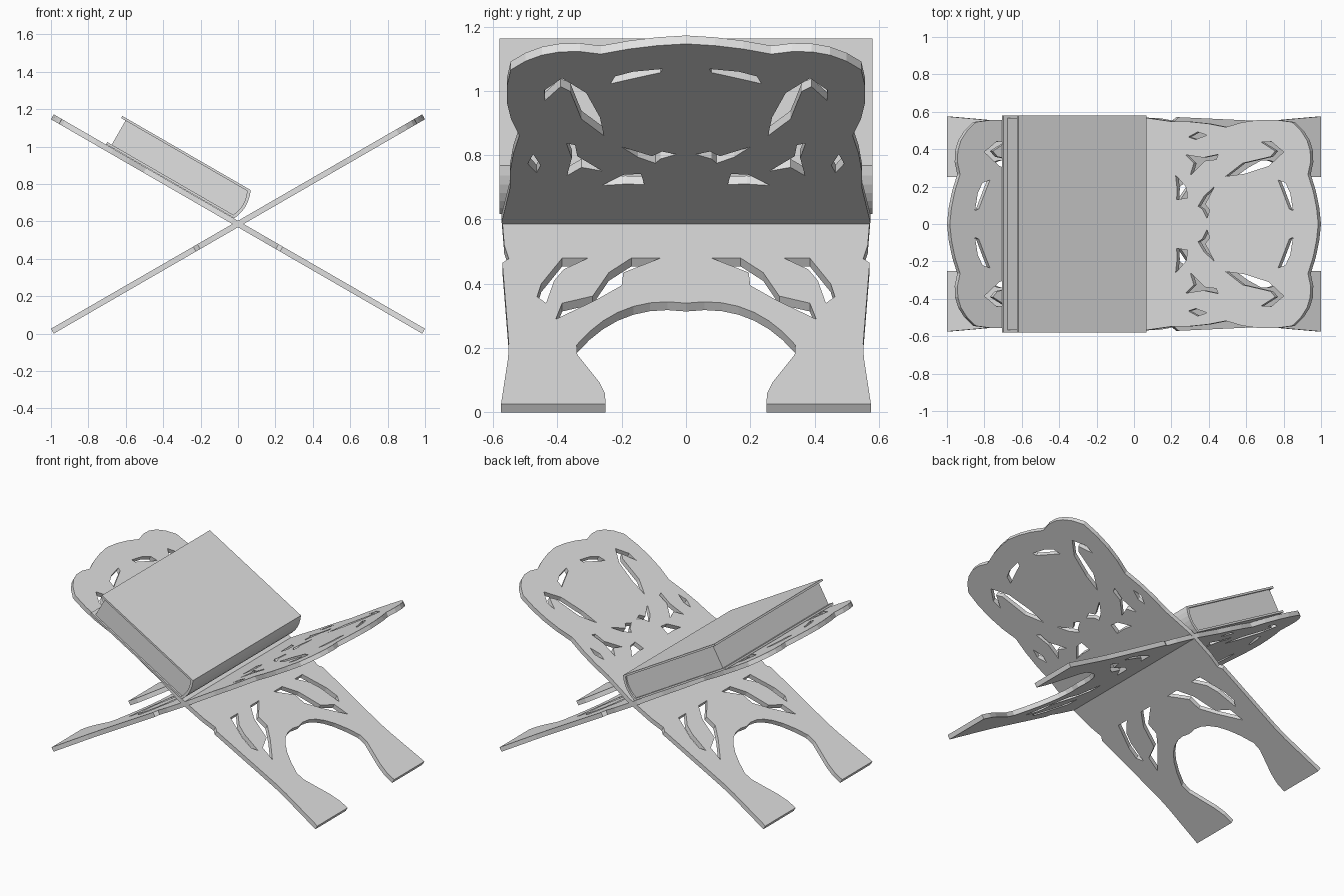
import bpy, bmesh, math
from mathutils import Matrix

if "Cube" in bpy.data.objects:
    bpy.data.objects.remove(bpy.data.objects["Cube"])

ANGLE = math.radians(30)
C, S = math.cos(ANGLE), math.sin(ANGLE)
CENTRE_Z = 0.586
THICK = 0.03

grey = bpy.data.materials.new("light_grey")
grey.diffuse_color = (0.75, 0.75, 0.75, 1)
grey.use_nodes = True
grey.node_tree.nodes["Principled BSDF"].inputs["Base Color"].default_value = grey.diffuse_color


def extruded(name, loops, depth, matrix):
    """Fill closed 2D loops (outline plus holes) and extrude them into a solid."""
    curve = bpy.data.curves.new(name + "_profile", 'CURVE')
    curve.dimensions = '2D'
    curve.fill_mode = 'BOTH'
    curve.extrude = depth / 2
    for pts in loops:
        sp = curve.splines.new('POLY')
        sp.points.add(len(pts) - 1)
        for p, (x, y) in zip(sp.points, pts):
            p.co = (x, y, 0, 1)
        sp.use_cyclic_u = True
    tmp = bpy.data.objects.new(name + "_tmp", curve)
    bpy.context.collection.objects.link(tmp)
    dg = bpy.context.evaluated_depsgraph_get()
    mesh = bpy.data.meshes.new_from_object(tmp.evaluated_get(dg))
    bpy.data.objects.remove(tmp)
    bm = bmesh.new()
    bm.from_mesh(mesh)
    bmesh.ops.remove_doubles(bm, verts=bm.verts, dist=1e-5)
    bmesh.ops.recalc_face_normals(bm, faces=bm.faces)
    bm.to_mesh(mesh)
    bm.free()
    mesh.name = name
    mesh.materials.clear()
    mesh.materials.append(grey)
    for f in mesh.polygons:
        f.use_smooth = False
        f.material_index = 0
    ob = bpy.data.objects.new(name, mesh)
    ob.matrix_world = matrix
    bpy.context.collection.objects.link(ob)


def upper(pts, shift=0.0075):
    """Plan positions (x, y) to positions along the sloping board."""
    return [((x + shift) / C, y) for x, y in pts]


def lower(pts):
    """Side view positions (y, z) to positions along the sloping board."""
    return [(2 * (z - 0.599), y) for y, z in pts]


def arc(p, q, bulge, n):
    """Points of a shallow arc from p up to, but not including, q."""
    dx, dy = q[0] - p[0], q[1] - p[1]
    k = bulge / math.hypot(dx, dy)
    out = []
    for i in range(n):
        t = i / n
        h = 4 * t * (1 - t) * k
        out.append((p[0] + t * dx + h * dy, p[1] + t * dy - h * dx))
    return out


def flip(pts):
    return [(u, -v) for u, v in reversed(pts)]


# Scalloped head of the board, one half
tip, cusp, shoulder, waist, notch = (1, 0), (0.945, 0.265), (0.86, 0.545), (0.505, 0.518), (0.215, 0.548)
head = upper(arc(tip, cusp, 0.01, 3) + arc(cusp, shoulder, 0.05, 5)
             + arc(shoulder, waist, 0.025, 4) + arc(waist, notch, 0.01, 3)
             + [notch, (0.04, 0.573)], -0.0075)

# Leg, foot and arch, one half
leg = [(0.565, 0.52), (0.551, 0.478), (0.571, 0.465), (0.551, 0.215), (0.553, 0.17), (0.575, 0.026)]
inner = [(0.25, 0.026), (0.252, 0.06), (0.27, 0.095), (0.338, 0.18)]
arch = arc((0.34, 0.21), (0, 0.34), 0.05, 7) + [(0, 0.34)]
half = head + lower(leg + inner + arch)
outline = half + flip(half)[1:-1]

# Pierced leaf ornaments, one half
holes = []
holes.append(upper([(0.29, 0.465), (0.34, 0.492), (0.39, 0.475), (0.33, 0.452)]))
holes.append(upper([(0.275, 0.37), (0.37, 0.355), (0.45, 0.372), (0.44, 0.345),
                    (0.38, 0.338), (0.30, 0.26), (0.32, 0.325)]))
holes.append(upper([(0.222, 0.262), (0.28, 0.195), (0.285, 0.14), (0.228, 0.13), (0.23, 0.19)]))
holes.append(upper([(0.43, 0.20), (0.375, 0.15), (0.342, 0.095), (0.365, 0.08),
                    (0.39, 0.03), (0.405, 0.075), (0.38, 0.105)]))
holes.append(upper([(0.49, 0.255), (0.59, 0.268), (0.72, 0.31), (0.80, 0.385),
                    (0.735, 0.44), (0.68, 0.438), (0.755, 0.39), (0.73, 0.36), (0.58, 0.325)]))
holes.append(upper([(0.77, 0.235), (0.79, 0.185), (0.83, 0.08), (0.85, 0.072),
                    (0.835, 0.165), (0.81, 0.22)]))
holes.append(lower([(0.08, 0.48), (0.17, 0.48), (0.24, 0.435), (0.29, 0.362), (0.385, 0.34),
                    (0.405, 0.29), (0.28, 0.35), (0.20, 0.395), (0.195, 0.435)]))
holes.append(lower([(0.305, 0.48), (0.385, 0.48), (0.45, 0.40), (0.463, 0.36),
                    (0.435, 0.34), (0.41, 0.41), (0.38, 0.445)]))
loops = [outline] + holes + [flip(h) for h in holes]

# Two crossing boards
lift = Matrix.Translation((0, 0, CENTRE_Z))
tilt = Matrix.Rotation(-ANGLE, 4, 'Y')
extruded("stand_board_right", loops, THICK, lift @ tilt)
extruded("stand_board_left", loops, THICK, lift @ Matrix.Rotation(math.pi, 4, 'Z') @ tilt)


def book_side(edge, back, low, high, bulge):
    """Book section: straight boards from the fore edge to a rounded back."""
    spine = arc((back, high), (back, low), bulge, 6)
    return [(edge, high)] + spine + [(back, low), (edge, low)]


# Closed book lying on the left board: local x up the board, y off the board
book = Matrix(((-C, S, 0, 0), (0, 0, 1, 0), (S, C, 0, CENTRE_Z), (0, 0, 0, 1)))
outer = book_side(0.824, 0.032, 0.017, 0.191, 0.02)
inside = book_side(0.824, 0.046, 0.030, 0.178, 0.017)
extruded("book_cover", [outer + inside[::-1]], 1.16, book)
extruded("book_pages", [book_side(0.797, 0.046, 0.030, 0.178, 0.017)], 1.135, book)
